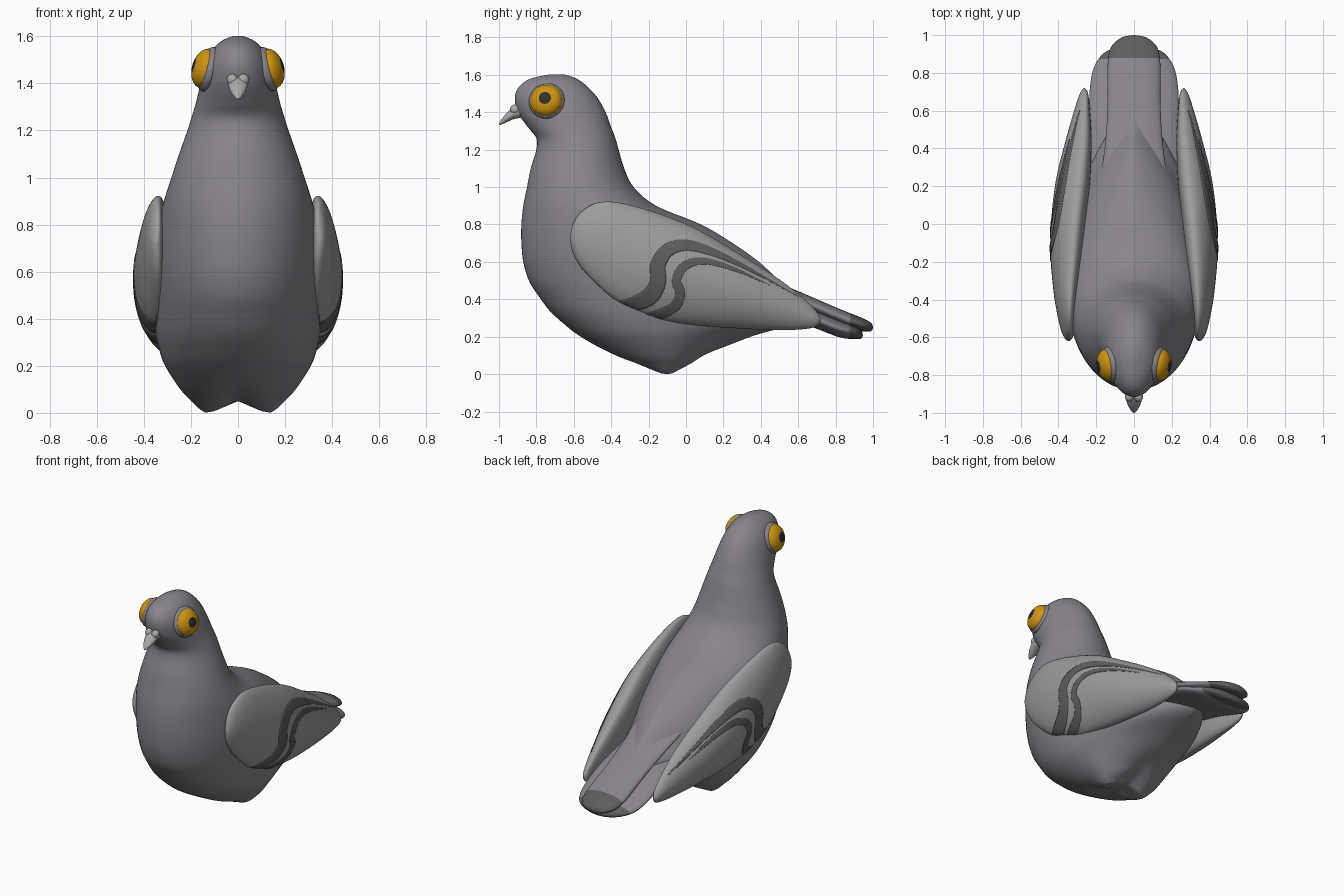
import bpy, bmesh, math
from mathutils import Vector

if "Cube" in bpy.data.objects:
    bpy.data.objects.remove(bpy.data.objects["Cube"])


def mat(name, r, g, b):
    m = bpy.data.materials.new(name)
    m.diffuse_color = (r, g, b, 1)
    m.use_nodes = True
    m.node_tree.nodes["Principled BSDF"].inputs["Base Color"].default_value = m.diffuse_color
    return m


BODY = mat("body_grey", .25, .235, .26)
WING = mat("wing_grey", .34, .33, .33)
DARK = mat("dark_grey", .11, .11, .11)
PALE = mat("beak_grey", .4, .4, .4)
AMBER = mat("amber", .62, .3, .005)
PUPIL = mat("pupil_black", .03, .03, .03)


def smooth_rows(rows, n):
    """Catmull-Rom through table rows, n steps per span."""
    out = []
    for i in range(len(rows) - 1):
        a, b, c, d = (rows[min(max(i + k, 0), len(rows) - 1)] for k in (-1, 0, 1, 2))
        for j in range(n):
            t = j / n
            out.append([.5 * (2*q + (r-p)*t + (2*p-5*q+4*r-s)*t*t + (3*q-p-3*r+s)*t**3)
                        for p, q, r, s in zip(a, b, c, d)])
    return out + [list(rows[-1])]


def loft(name, rings, mats, pick=None, tweak=None):
    """Skin a list of rings, close both ends with fans, choose a material per face."""
    bm = bmesh.new()
    vs = [[bm.verts.new(p) for p in r] for r in rings]
    n = len(rings[0])
    for a, b in zip(vs, vs[1:]):
        for i in range(n):
            bm.faces.new((a[i], a[(i+1) % n], b[(i+1) % n], b[i]))
    for r in (vs[0], vs[-1]):
        mid = bm.verts.new(sum((v.co for v in r), Vector()) / n)
        for i in range(n):
            bm.faces.new((mid, r[i], r[(i+1) % n]))
    if tweak:
        for v in bm.verts:
            tweak(v.co)
    bmesh.ops.recalc_face_normals(bm, faces=bm.faces)
    for f in bm.faces:
        f.smooth = True
        if pick:
            f.material_index = pick(f.calc_center_median())
    me = bpy.data.meshes.new(name)
    bm.to_mesh(me)
    bm.free()
    for m in mats:
        me.materials.append(m)
    ob = bpy.data.objects.new(name, me)
    bpy.context.collection.objects.link(ob)
    return ob


LEAN = .35  # how far the wing rim curls towards the body


def tube(rows, n, seg, side=1, lean=0):
    """Elliptical rings along y from rows (y, z, half width, half height, x centre)."""
    ang = [2 * math.pi * k / seg for k in range(seg)]
    return [[(side * (x + max(w, .001) * (math.cos(t) - lean * math.sin(t) ** 2)), y, z + max(h, .001) * math.sin(t))
             for t in ang] for y, z, w, h, x in smooth_rows(rows, n)]


# Body, neck and head: horizontal slices (z, front y, back y, half width, widest y, tail taper)
slices = [(0, -.16, -.05, .14, -.1, 0), (.02, -.215, -.01, .168, -.1, .1), (.05, -.285, .05, .198, -.1, .2),
          (.1, -.4, .13, .245, -.12, .3), (.2, -.565, .35, .31, -.17, .4), (.27, -.655, .58, .335, -.2, .45),
          (.34, -.73, .64, .35, -.22, .55), (.42, -.79, .61, .357, -.24, .6), (.5, -.84, .5, .36, -.27, .6),
          (.6, -.87, .39, .36, -.32, .5), (.7, -.88, .25, .355, -.37, .45), (.8, -.88, .08, .34, -.43, .35),
          (.9, -.87, -.16, .315, -.51, .2), (1, -.85, -.28, .283, -.56, .05), (1.1, -.83, -.33, .25, -.57, 0),
          (1.2, -.8, -.36, .215, -.57, 0), (1.26, -.80, -.377, .196, -.58, 0), (1.32, -.845, -.4, .178, -.6, 0),
          (1.4, -.9, -.43, .16, -.64, 0), (1.48, -.915, -.475, .14, -.68, 0), (1.54, -.89, -.53, .11, -.7, 0),
          (1.58, -.83, -.585, .07, -.7, 0), (1.602, -.73, -.65, .02, -.7, 0)]
rings = []
for z, f, b, w, c, p in smooth_rows(slices, 5):
    ring = []
    for k in range(80):
        t = 2 * math.pi * k / 80
        s, co = math.sin(t), math.cos(t)
        x = w * s * (abs(s) ** max(p, 0) if co > 0 else 1)
        ring.append((x, c + co * (b - c if co > 0 else c - f), z))
    rings.append(ring)


def leg_lobes(co):
    co.z += .05 * math.exp(-(co.x / .075) ** 2 - ((co.y + .1) / .32) ** 2) * max(0, 1 - co.z / .25)


loft("body", rings, [BODY], tweak=leg_lobes)

# Tail: narrow upper fan over a wide lower fan, with dark tips
upper = [(.22, .58, .18, .03, 0), (.45, .468, .15, .04, 0), (.65, .38, .14, .042, 0), (.83, .303, .14, .042, 0),
         (.93, .268, .125, .037, 0), (.985, .253, .07, .025, 0), (1, .25, .005, .004, 0)]
lower = [(.22, .45, .21, .03, 0), (.35, .40, .237, .045, 0), (.55, .345, .237, .05, 0), (.7, .29, .235, .048, 0),
         (.82, .243, .215, .046, 0), (.9, .224, .165, .037, 0), (.935, .213, .09, .024, 0), (.945, .207, .005, .004, 0)]
for name, rows in (("tail_upper", upper), ("tail_lower", lower)):
    loft(name, tube(rows, 10, 48), [BODY, DARK], lambda c: int(c.y > .875))

# Wings: (y, top z, bottom z, x centre, half thickness)
wing = [(-.62, .725, .715, .345, .003), (-.605, .8, .65, .347, .02), (-.56, .868, .57, .352, .035),
        (-.47, .917, .475, .358, .05), (-.35, .915, .38, .36, .067), (-.15, .86, .295, .355, .088),
        (.05, .78, .262, .342, .094), (.25, .665, .246, .32, .09), (.45, .54, .236, .292, .068),
        (.6, .43, .238, .275, .042), (.69, .345, .252, .265, .022), (.72, .295, .285, .262, .003)]
wing_rows = [(y, (a + b) / 2, h, (a - b) / 2, x) for y, a, b, x, h in wing]
dense_wing = smooth_rows(wing_rows, 20)


def on_wing(y, z, lift):
    """Point on the outer wing surface above (y, z), clamped to the rim."""
    i = next((k for k in range(1, len(dense_wing)) if dense_wing[k][0] >= y), len(dense_wing) - 1)
    a, b = dense_wing[i - 1], dense_wing[i]
    t = (y - a[0]) / (b[0] - a[0])
    _, zc, w, h, x = [p + (q - p) * t for p, q in zip(a, b)]
    s = min(max((z - zc) / h, -.995), .995)
    return x + w * (math.sqrt(1 - s * s) - LEAN * s * s) + lift, y, zc + s * h


# Wing bars: centre lines as (y, z, half width), laid onto the wing as thin ribbons
bars = [[(-.4, .36, .02), (-.31, .365, .036), (-.2, .41, .046), (-.15, .49, .042), (-.15, .58, .04), (-.1, .66, .036),
         (0, .69, .03), (.15, .65, .02), (.35, .555, .009), (.6, .415, .002)],
        [(-.25, .295, .02), (-.15, .315, .027), (-.06, .36, .027), (-.03, .43, .025), (-.05, .5, .024),
         (-.01, .575, .023), (.09, .605, .018), (.25, .565, .011), (.45, .475, .002)]]


def ribbon(rows, side):
    pts = smooth_rows(rows, 10)
    out = []
    for i, (y, z, w) in enumerate(pts):
        a, b = pts[max(i - 1, 0)], pts[min(i + 1, len(pts) - 1)]
        d = Vector((a[1] - b[1], b[0] - a[0])).normalized() * w
        uv = [(y + d.x * k / 4, z + d.y * k / 4) for k in range(-4, 5)]
        ring = [on_wing(*p, .003) for p in uv] + [on_wing(*p, -.004) for p in uv[::-1]]
        out.append([(side * p[0], p[1], p[2]) for p in ring])
    return out


def disc_ball(name, centre, normal, r, thick, mats, pupil=0):
    """Flattened ball with its pole along a direction; faces near the pole become the pupil."""
    q = Vector(normal).to_track_quat('Z', 'Y')
    rings = []
    for i in range(1, 40):
        a = math.pi * i / 40
        rings.append([Vector(centre) + q @ Vector((r * math.sin(a) * math.cos(2 * math.pi * k / 40),
                      r * math.sin(a) * math.sin(2 * math.pi * k / 40), thick * math.cos(a))) for k in range(40)])

    def pick(c):
        l = q.inverted() @ (c - Vector(centre))
        return int(l.z > 0 and math.hypot(l.x, l.y) < pupil)
    loft(name, rings, mats, pick)


# Paired parts
for side, tag in ((1, "left"), (-1, "right")):
    loft("wing_" + tag, tube(wing_rows, 10, 80, side, LEAN), [WING])
    for i, bar in enumerate(bars):
        loft("wing_bar_%d_%s" % (i + 1, tag), ribbon(bar, side), [DARK])
    n = (side, -.16, .28)
    disc_ball("eye_rim_" + tag, (side * .125, -.744, 1.46), n, .097, .045, [BODY])
    disc_ball("eye_" + tag, (side * .14, -.747, 1.463), n, .086, .055, [AMBER, PUPIL], .032)
    disc_ball("nostril_bump_" + tag, (side * .024, -.915, 1.415), (side, 0, 0), .026, .024, [PALE])

# Beak
loft("beak", tube([(-.86, 1.405, .04, .03, 0), (-.92, 1.395, .042, .032, 0), (-.96, 1.37, .032, .024, 0),
                   (-.99, 1.345, .014, .012, 0), (-1, 1.336, .002, .002, 0)], 6, 24), [PALE])
